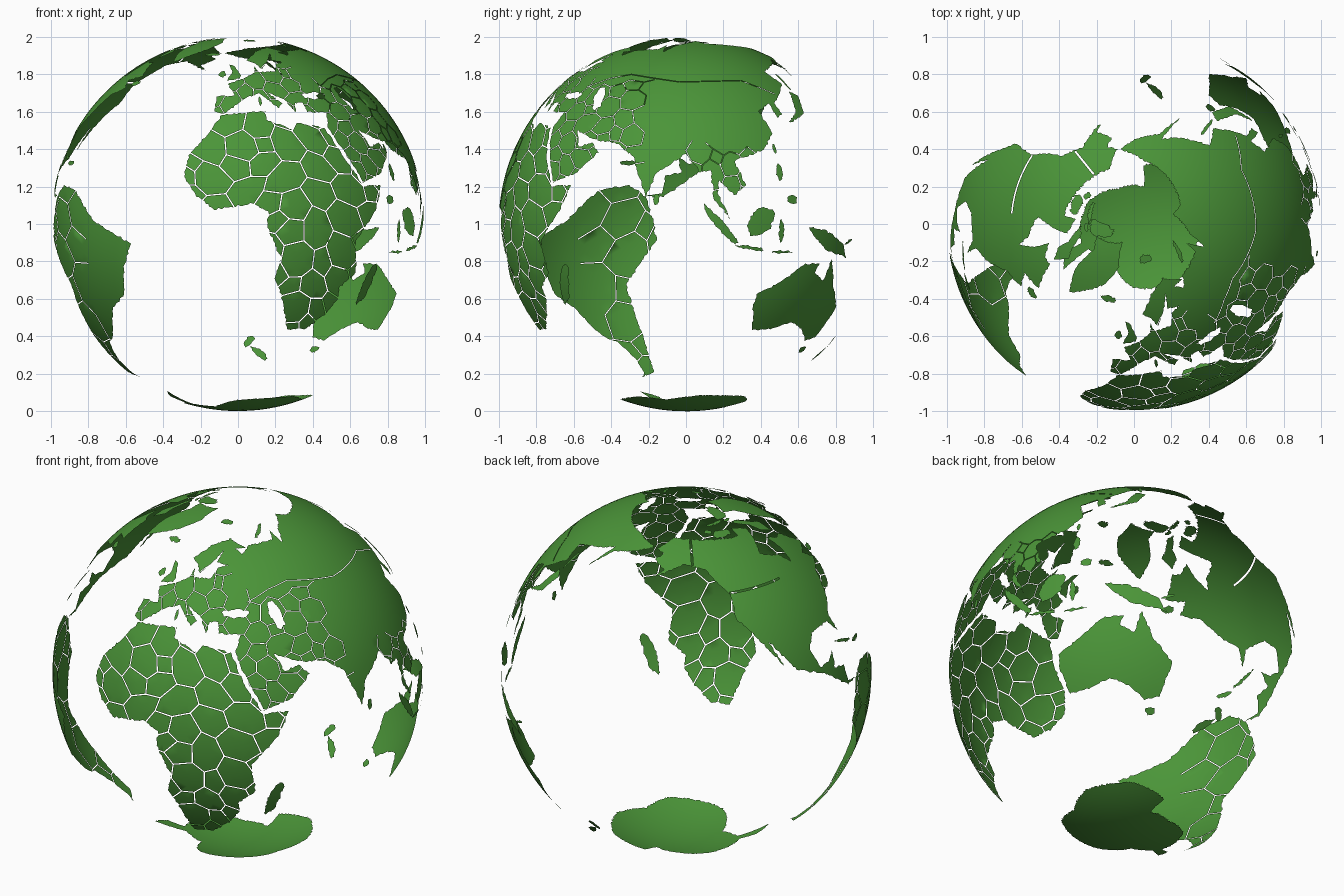
import bpy, math, random
from mathutils import Vector
from mathutils.geometry import delaunay_2d_cdt

if "Cube" in bpy.data.objects:
    bpy.data.objects.remove(bpy.data.objects["Cube"])

rng = random.Random(3)
green = bpy.data.materials.new("land_green")
green.diffuse_color = (0.07, 0.3, 0.04, 1)
green.use_nodes = True
green.node_tree.nodes["Principled BSDF"].inputs["Base Color"].default_value = green.diffuse_color
UP = Vector((0, 0, 1))


def globe(lon, lat):
    a, b = math.radians(lon), math.radians(lat)
    return Vector((math.cos(b) * math.sin(a), -math.cos(b) * math.cos(a), math.sin(b)))


def densify(pts, rough, closed=True):
    """Split long stretches and roughen the in-between points like a coast."""
    out = []
    for i in range(len(pts) - (not closed)):
        a, b = Vector(pts[i]), Vector(pts[(i + 1) % len(pts)])
        d = b - a
        d.x = (d.x + 180) % 360 - 180
        n = max(1, math.ceil(d.length / 0.9))
        for k in range(n):
            r = rough if k else 0
            out.append(a + d * k / n + Vector((rng.uniform(-r, r), rng.uniform(-r, r))))
    return out if closed else out + [Vector(pts[-1])]


def oval(lon, lat, length, width, tilt=0):
    """Island or sea outline as a tilted, slightly uneven oval, half sizes in degrees."""
    t, out = math.radians(tilt), []
    for k in range(16):
        a, s = k * math.pi / 8, rng.uniform(.8, 1.15)
        x, y = length * s * math.cos(a), width * s * math.sin(a)
        out.append((lon + (x * math.cos(t) - y * math.sin(t)) / math.cos(math.radians(lat)),
                    lat + x * math.sin(t) + y * math.cos(t)))
    return out


def inside(p, segs):
    hit = False
    for a, b in segs:
        if (a.y > p.y) != (b.y > p.y) and p.x < a.x + (p.y - a.y) * (b.x - a.x) / (b.y - a.y):
            hit = not hit
    return hit


def cells(segs, size):
    """Random country borders: links between neighbouring triangles of scattered points."""
    xs, ys = [a.x for a, _ in segs], [a.y for a, _ in segs]
    pts = [Vector((min(xs) + size * (i + rng.uniform(-.4, .4)), min(ys) + size * (j + rng.uniform(-.4, .4))))
           for i in range(-1, int((max(xs) - min(xs)) / size) + 3)
           for j in range(-1, int((max(ys) - min(ys)) / size) + 3)]
    v, _, faces, *_ = delaunay_2d_cdt(pts, [], [], 0, 1e-6)
    first, links = {}, []
    for f in faces:
        mid = sum((v[i] for i in f), Vector((0, 0))) / len(f)
        for i in range(len(f)):
            key = frozenset((f[i], f[i - 1]))
            if key in first:
                links.append((first[key], mid))
            first[key] = mid
    return links


def land(name, *loops, lines=(), states=0, gap=0.4, where=lambda lon, lat: True):
    """Curved sheet on the unit globe; inner loops are seas, lines and states are border gaps."""
    loops = [densify(l, 0.32) for l in loops]
    c = sum((globe(*p) for l in loops for p in l), Vector()).normalized()
    e = UP.cross(c).normalized()
    n = c.cross(e)

    def flat(p):
        v = globe(*p)
        return Vector((v.dot(e), v.dot(n))).normalized() * math.acos(max(-1, min(1, v.dot(c))))

    def ball(p):
        d = p.normalized()
        return c * math.cos(p.length) + (e * d.x + n * d.y) * math.sin(p.length)

    verts, edges, segs, strips = [], [], [], []
    for l in loops:
        f, s = [flat(p) for p in l], len(verts)
        edges += [(s + i, s + (i + 1) % len(f)) for i in range(len(f))]
        segs += [(f[i], f[(i + 1) % len(f)]) for i in range(len(f))]
        verts += f
    # inner grid keeps the sheet round
    x0, y0, g = min(v.x for v in verts), min(v.y for v in verts), 0.045
    grid = [Vector((x0 + (i + .51) * g, y0 + (j + .37 + .5 * (i % 2)) * g))
            for i in range(int((max(v.x for v in verts) - x0) / g) + 1)
            for j in range(int((max(v.y for v in verts) - y0) / g) + 1)]
    verts += [p for p in grid if inside(p, segs)]
    # border gaps as narrow strips
    links = []
    for line in lines:
        f = [flat(p) for p in densify(line, 0, False)]
        links += zip(f, f[1:])
    if states:
        for p, q in cells(segs, states):
            m = ball((p + q) / 2)
            if where(math.degrees(math.atan2(m.x, -m.y)), math.degrees(math.asin(m.z))):
                links.append((p, q))
    for p, q in links:
        d = (q - p).normalized() * math.radians(gap) / 2
        o, s = Vector((-d.y, d.x)), len(verts)
        verts += [p - o, q - o, q + o, p + o]
        strips.append([s, s + 1, s + 2, s + 3])
    v, _, faces, _, _, orig = delaunay_2d_cdt(verts, edges, strips, 0, 1e-6)
    keep = [list(f) for f, o in zip(faces, orig)
            if not o and inside(sum((v[i] for i in f), Vector((0, 0))) / len(f), segs)]
    used = {i: k for k, i in enumerate(sorted({i for f in keep for i in f}))}
    me = bpy.data.meshes.new(name)
    me.from_pydata([ball(v[i]) + UP for i in used], [], [[used[i] for i in f] for f in keep])
    me.materials.append(green)
    me.shade_smooth()
    bpy.context.collection.objects.link(bpy.data.objects.new(name, me))


# Coast corners as (longitude, latitude); the roughening adds the detail
europe = [(28, 71), (14, 67.5), (5, 61), (10.5, 59), (13, 56), (18, 60), (24, 65.8), (21.5, 61), (29, 60),
          (23, 59), (20, 54.7), (11, 54.2), (9.5, 57.5), (8.6, 54), (3, 51.3), (-4.7, 48.4), (-1.5, 43.5),
          (-9, 43), (-9, 37), (-5.5, 36.1), (3.2, 42.3), (9, 44.4), (16, 38.2), (18.2, 40.2), (12.5, 45),
          (19.4, 41.5), (22.5, 36.6), (23.5, 40.3), (27, 40.5), (27.5, 36.8), (36, 36.6), (34, 31.3)]
south_asia = [(35, 28.5), (43.2, 12.8), (52, 15.6), (59.8, 22.5), (56.3, 25.8), (51, 24.5), (48, 30), (56, 27),
              (66.5, 25.3), (72.6, 21), (77.5, 8.1), (80.3, 15.5), (90, 22), (94.4, 16), (98, 16.5),
              (98.5, 8), (103.7, 1.4), (99.8, 9.5), (100.5, 13.5), (105, 8.8), (109.2, 12), (106, 19.5)]
east_asia = [(110, 21), (117, 23.5), (121.8, 29), (119, 37), (125, 40), (126.5, 34.5), (129.3, 36), (128, 40),
             (140.3, 48.5), (136, 54.5), (155, 59.3), (162, 61.7), (156.5, 52), (164, 60), (179, 63), (190, 66.2),
             (171, 70), (140, 72.5), (113, 74.5), (104, 77.7), (80, 72.5), (72, 67), (70, 73), (66, 69), (44, 68),
             (38, 64.5), (33, 66.7), (41, 67)]
land("eurasia", europe + south_asia + east_asia, oval(34, 43.4, 4.6, 1.4), oval(51, 42, 4.8, 1.8, 105),
     lines=[[(39, 47), (50, 51), (61, 53), (87, 49.3), (117, 50), (131, 44)]], states=0.11, gap=0.22,
     where=lambda lon, lat: lat < 50 and lon < 75 or lat < 25 and lon > 90 or lat < 60 and lon < 30)

land("africa", [(-6, 35.7), (10.5, 37.2), (10.5, 34), (19.5, 30.4), (22, 32.7), (32.5, 31), (37.2, 21), (43.3, 11.7),
                (51.2, 11.9), (47.5, 4), (39.2, -5), (40.6, -15), (35, -20), (35.5, -24), (32.5, -28.5), (26, -34),
                (18.4, -34.2), (14.5, -22.5), (11.8, -17), (13.5, -10.5), (9, -1), (9.3, 4), (4.5, 6.3), (-7.5, 4.4),
                (-13.3, 9), (-17.3, 14.7), (-16.5, 21.5), (-10, 29.5)], states=0.15, gap=0.38)

north = [(-168, 65.7), (-156, 71.3), (-128, 70), (-97, 68), (-95, 71.8), (-82, 69), (-87, 64.5), (-94.5, 59),
         (-82.5, 55), (-80, 51.5), (-77, 57), (-77.5, 62.3), (-69.5, 59.5), (-64.5, 60.2), (-56, 52), (-66, 50.2),
         (-61, 46.3), (-70, 43.3), (-76, 36), (-81.3, 31), (-80.3, 25.3), (-84, 30), (-94, 29.4), (-97.6, 25)]
middle = [(-95, 18.3), (-91, 18.6), (-87.3, 21.4), (-88.5, 16), (-83.4, 15), (-82.5, 9.3), (-77.6, 8.5), (-83, 8.2),
          (-94, 16.1), (-105.5, 20.5), (-113.5, 31.3), (-110, 23), (-117.2, 32.7), (-124.2, 40.5), (-124, 48.3),
          (-134, 58.3), (-146, 60.5), (-163, 55), (-158, 58), (-165.5, 61.5), (-161, 64.3)]
land("north_america", north + middle, gap=0.6,
     lines=[[(-141, 70), (-141, 60)], [(-124, 49), (-95, 49)]])

land("south_america", [(-77.5, 8.3), (-72, 12), (-62, 10.6), (-50.5, 1), (-35, -6), (-39, -14), (-41, -22),
                       (-48.6, -27), (-54, -34.5), (-57.8, -37.5), (-62, -39), (-67.3, -46), (-68.5, -52.3), (-66, -55),
                       (-74, -52), (-73.5, -38), (-70.3, -19), (-81, -5), (-80, 0.5)], states=0.2, gap=0.3,
     where=lambda lon, lat: lon < -57)

land("australia", [(114, -22), (122, -18), (130.7, -12.2), (136.9, -12.2), (135.5, -15), (140, -17.5), (142.5, -10.7),
                   (146, -19), (153.3, -26.5), (150, -37.4), (144, -38.6), (138, -34), (131.2, -31.6), (123.5, -33.9),
                   (115.3, -34.6), (113.5, -26)])
land("antarctica", [(-57, -63.3), (-61, -74), (-36, -78), (0, -70), (50, -67), (73, -69.5), (100, -66), (140, -66.5),
                    (171, -71.5), (165, -78), (205, -78), (240, -74.5), (290, -72.5), (292, -67)])
land("greenland", [(-72, 78), (-32, 83.6), (-19, 76), (-26, 69), (-43.5, 60), (-53, 67), (-58, 75.5)])
land("new_guinea", [(131, -1), (138, -1.7), (147.8, -6.2), (150.5, -10.5), (139, -8), (133, -3.5)])
land("large_arctic_island", [(-88, 73.5), (-77, 73), (-62, 66.5), (-66, 62), (-73, 65), (-75, 69)])
land("britain", [(-5.5, 50), (-3, 54.5), (-5, 58.5), (-2, 57.5), (1.5, 52.5), (1, 51)])
land("japan", [(131, 33), (137, 37), (141, 45), (145, 43.3), (141, 36), (135, 33.8)])

# Simple islands: longitude, latitude, half length, half width, tilt
northern = [(-80, 79.8, 4, 2.3, 60), (-109, 71, 3, 1.8), (-121, 73, 1.3, 1), (-105, 76, 3.5, .7), (-86, 75.2, 1.6, .6),
            (-56, 48.8, 2, 1.3), (-79.5, 21.7, 5, .5, -18), (-71, 19, 2.7, .8), (-18.5, 65, 2.4, 1.1), (-8, 53.2, 1.1, 1.6),
            (18, 78.6, 1.9, 1.4), (58, 73.7, 4, .6, 55), (143, 50, .5, 4), (9, 41, .5, 1.9)]
southern = [(121, 23.7, .6, 1.6), (80.8, 7.6, .9, 1.8), (121.3, 16, 1, 2.7), (125, 7.6, 1.9, 1.5), (100.7, -.3, 7.8, 1.4, -48),
            (110, -7.3, 4.7, .6, -8), (114, 1, 5.5, 3.6, 50), (120.6, -2.2, 1, 3.4), (121, -8.6, 4, .35),
            (150.5, -5.5, 2.2, .4, 20), (46.8, -18.8, 7, 1.9, 72), (146.7, -42, 1.6, 1.4), (175.8, -38.8, 2.5, 1.3, 120),
            (170.7, -43.8, 4, 1.1, 45)]
for k, island in enumerate(northern + southern):
    land(f"island_{k + 1}", oval(*island))
